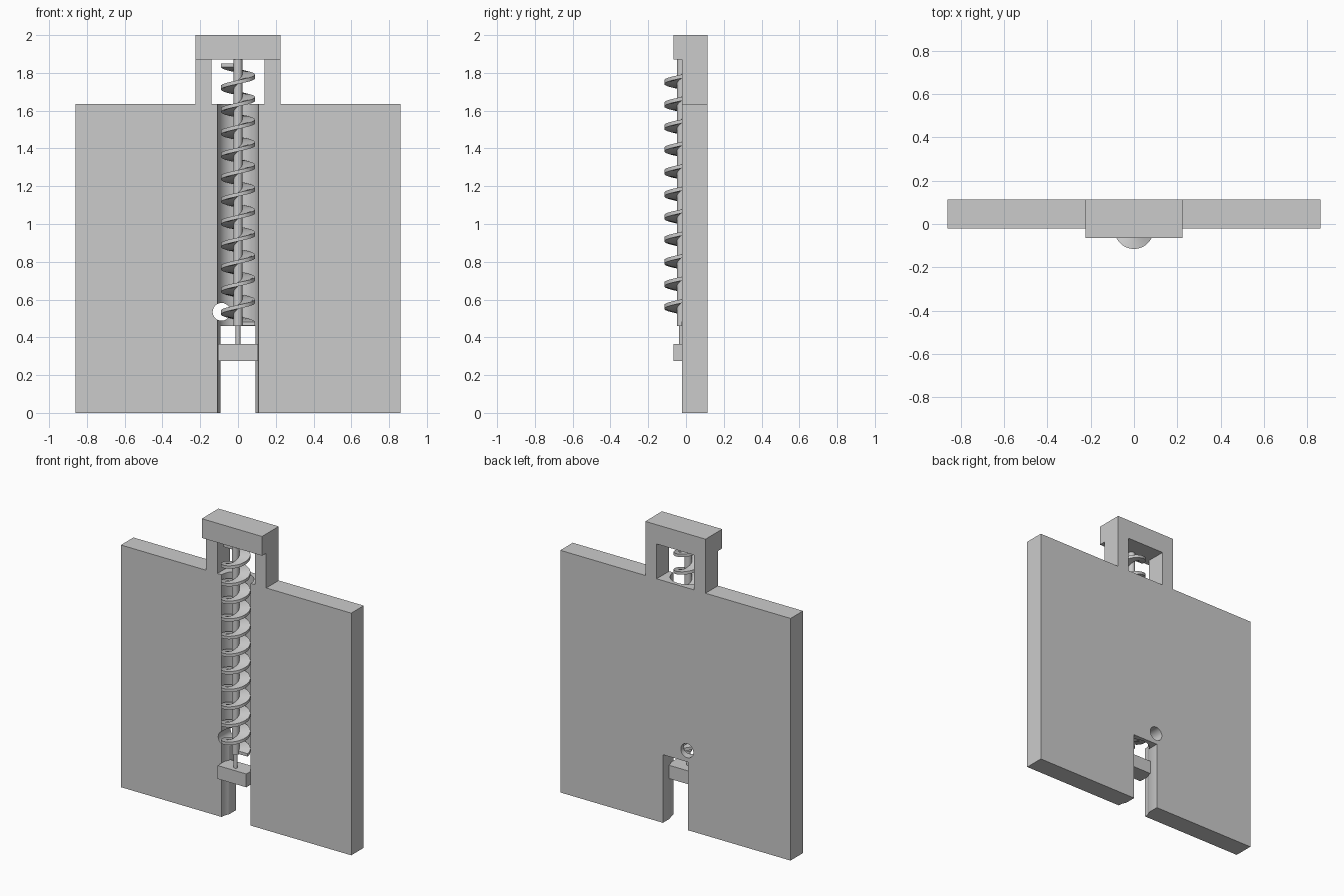
import bpy, bmesh, math
from mathutils import Matrix, Vector

cube = bpy.data.objects.get("Cube")
if cube:
    bpy.data.objects.remove(cube, do_unlink=True)

grey = bpy.data.materials.new("plain grey")
grey.use_nodes = True
grey.diffuse_color = (0.6, 0.6, 0.6, 1)
grey.node_tree.nodes["Principled BSDF"].inputs["Base Color"].default_value = (0.6, 0.6, 0.6, 1)

FRONT, BACK = -0.02, 0.113      # plate faces
AXIS = -0.025                   # screw axis depth
PLATE_TOP, CAP_BASE = 1.635, 1.87


def finish(name, bm):
    bmesh.ops.recalc_face_normals(bm, faces=bm.faces[:])
    mesh = bpy.data.meshes.new(name)
    bm.to_mesh(mesh)
    bm.free()
    mesh.materials.append(grey)
    obj = bpy.data.objects.new(name, mesh)
    bpy.context.collection.objects.link(obj)
    return obj


def box(name, x0, x1, y0, y1, z0, z1):
    bm = bmesh.new()
    size = Matrix.Diagonal((x1 - x0, y1 - y0, z1 - z0, 1))
    centre = Matrix.Translation(((x0 + x1) / 2, (y0 + y1) / 2, (z0 + z1) / 2))
    bmesh.ops.create_cube(bm, size=1, matrix=centre @ size)
    return finish(name, bm)


def rod(name, radius, start, end, sides=48):
    a, b = Vector(start), Vector(end)
    turn = (b - a).to_track_quat('Z', 'Y').to_matrix().to_4x4()
    bm = bmesh.new()
    bmesh.ops.create_cone(bm, cap_ends=True, segments=sides, radius1=radius, radius2=radius,
                          depth=(b - a).length, matrix=Matrix.Translation((a + b) / 2) @ turn)
    return finish(name, bm)


def smooth(obj):
    bpy.ops.object.select_all(action='DESELECT')
    obj.select_set(True)
    bpy.context.view_layer.objects.active = obj
    bpy.ops.object.shade_smooth_by_angle(angle=math.radians(35))


def cut(obj, cutters):
    for cutter in cutters:
        mod = obj.modifiers.new("cut", 'BOOLEAN')
        mod.operation, mod.solver, mod.object = 'DIFFERENCE', 'EXACT', cutter
        bpy.context.view_layer.objects.active = obj
        bpy.ops.object.modifier_apply(modifier=mod.name)
        bpy.data.objects.remove(cutter, do_unlink=True)


# Main plate with round groove, bottom slot and drain hole
plate = box("plate", -0.86, 0.86, FRONT, BACK, 0, PLATE_TOP)
cut(plate, [
    rod("groove_cutter", 0.109, (0, FRONT, -0.1), (0, FRONT, 1.8), 64),
    box("slot_cutter", -0.093, 0.093, -0.2, 0.2, -0.1, 0.46),
    rod("hole_cutter", 0.047, (-0.087, -0.2, 0.535), (-0.087, 0.2, 0.535)),
])
smooth(plate)

# Head frame above the plate
for name, side in (("left_post", 1), ("right_post", -1)):
    xs = sorted((side * 0.14, side * 0.225))
    box(name, *xs, FRONT, BACK, PLATE_TOP, CAP_BASE)
box("top_cap", -0.225, 0.225, -0.065, BACK, CAP_BASE, 2)

# Lower bearing block
box("bearing_block", -0.107, 0.107, -0.065, 0.05, 0.275, 0.365)

# Screw shaft with thinner end journal
smooth(rod("screw_shaft", 0.023, (0, AXIS, 0.46), (0, AXIS, CAP_BASE)))
smooth(rod("shaft_journal", 0.012, (0, AXIS, 0.36), (0, AXIS, 0.46), 32))


# Helical thread: a rectangular section swept around the shaft
def thread(turns=11.5, pitch=0.119, base=0.472, inner=0.018, outer=0.09, half=0.01, steps=48):
    bm = bmesh.new()
    section = [(inner, -half), (outer, -half), (outer, half), (inner, half)]
    rings = []
    for i in range(int(turns * steps) + 1):
        t = i / steps
        c, s = math.cos(math.tau * t), math.sin(math.tau * t)
        rings.append([bm.verts.new((r * c, AXIS + r * s, base + pitch * t + h)) for r, h in section])
    for a, b in zip(rings, rings[1:]):
        for j in range(4):
            k = (j + 1) % 4
            bm.faces.new((a[j], a[k], b[k], b[j]))
    bm.faces.new(rings[0])
    bm.faces.new(rings[-1])
    return finish("screw_thread", bm)


smooth(thread())
